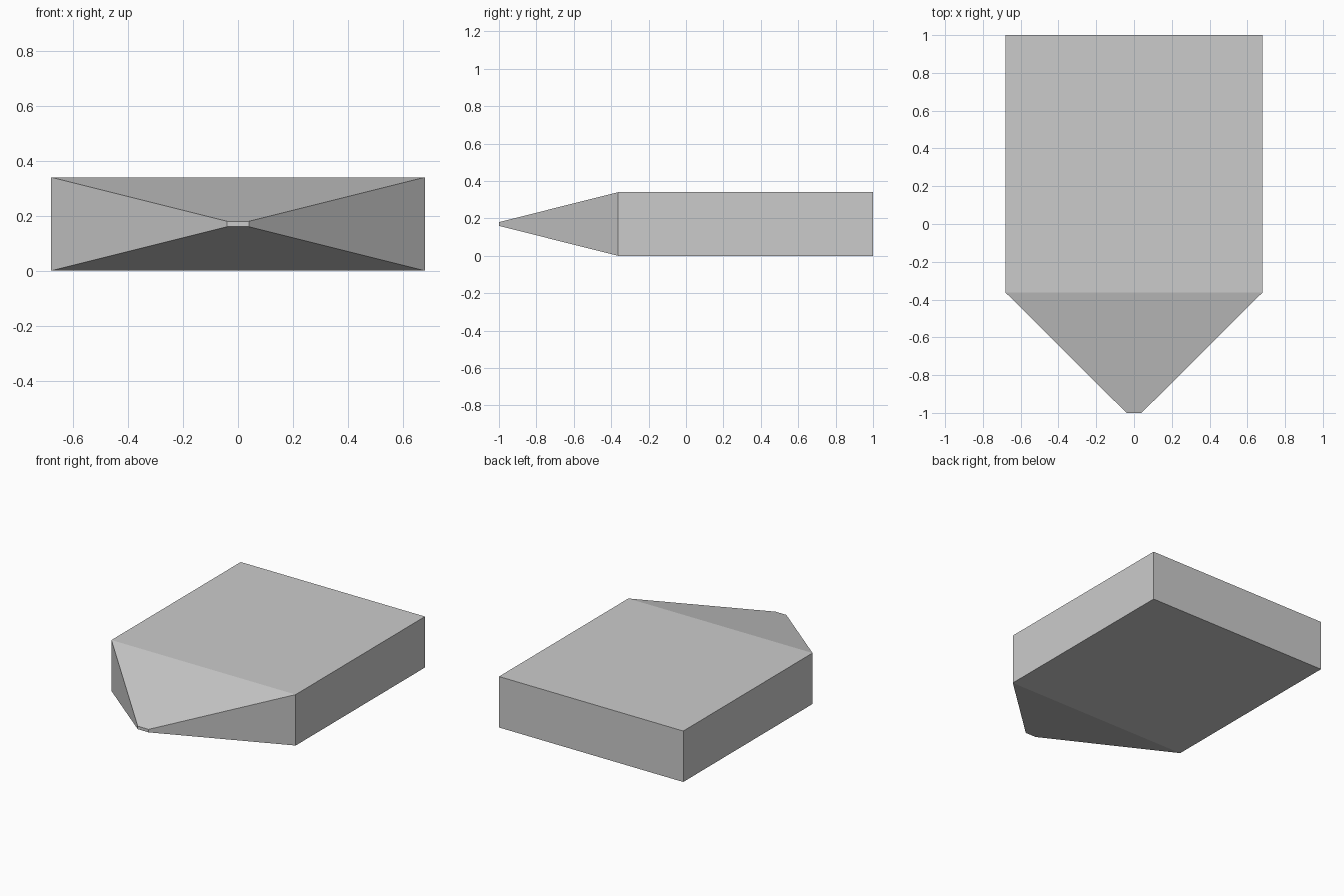
import bpy, bmesh, math
from mathutils import Vector

if "Cube" in bpy.data.objects:
    bpy.data.objects.remove(bpy.data.objects["Cube"])


def block():
    """Whole slab with a pointed, tapering front, as a convex hull of mirrored points."""
    bm = bmesh.new()
    for s in (-1, 1):
        for x, y, z0, z1 in ((0.68, 1, 0, 0.34), (0.68, -0.363, 0, 0.34), (0.04, -1, 0.16, 0.18)):
            bm.verts.new((s * x, y, z0))
            bm.verts.new((s * x, y, z1))
    bmesh.ops.convex_hull(bm, input=bm.verts[:])
    bmesh.ops.dissolve_limit(bm, angle_limit=math.radians(0.5),
                             verts=bm.verts[:], edges=bm.edges[:])
    return bm


def slice_off(bm, point, normal):
    """Cut away everything beyond the plane and cap the cut."""
    geom = bm.verts[:] + bm.edges[:] + bm.faces[:]
    bmesh.ops.bisect_plane(bm, geom=geom, dist=1e-6, plane_co=point,
                           plane_no=normal, clear_outer=True)
    rim = [e for e in bm.edges if e.is_boundary]
    if rim:
        bmesh.ops.holes_fill(bm, edges=rim, sides=0)


# Centres of the broken pieces, by area of the slab
centres = {
    "back_left_upper": (-0.38, 0.97, 0.31), "back_left_lower": (-0.38, 0.97, 0.09),
    "back_right_upper": (0.28, 1.07, 0.30), "back_right_lower": (0.28, 1.05, 0.09),
    "middle_left_upper": (-0.39, -0.32, 0.27), "middle_left_lower": (-0.39, -0.31, 0.05),
    "middle_right_upper": (0.29, -0.32, 0.31), "middle_right_lower": (0.29, -0.30, 0.11),
    "front_upper": (-0.02, -0.60, 0.27), "front_lower": (-0.01, -0.58, 0.05),
    "edge_chip_1": (0.46, -0.50, 0.24), "edge_chip_2": (0.32, -0.66, 0.20),
    "edge_chip_3": (0.21, -0.76, 0.20), "tip_chip_1": (0.08, -0.89, 0.18),
    "tip_chip_2": (0.03, -0.97, 0.18), "tip_chip_3": (-0.05, -0.94, 0.18),
}
centres = {name: Vector(c) for name, c in centres.items()}

# Each piece is the part of the slab nearest to its centre
for name, c in centres.items():
    bm = block()
    for other in centres.values():
        if other != c and bm.faces:
            slice_off(bm, (c + other) / 2, (other - c).normalized())
    if bm.faces:
        bmesh.ops.recalc_face_normals(bm, faces=bm.faces[:])
        mesh = bpy.data.meshes.new(name)
        bm.to_mesh(mesh)
        bpy.context.collection.objects.link(bpy.data.objects.new(name, mesh))
    bm.free()
